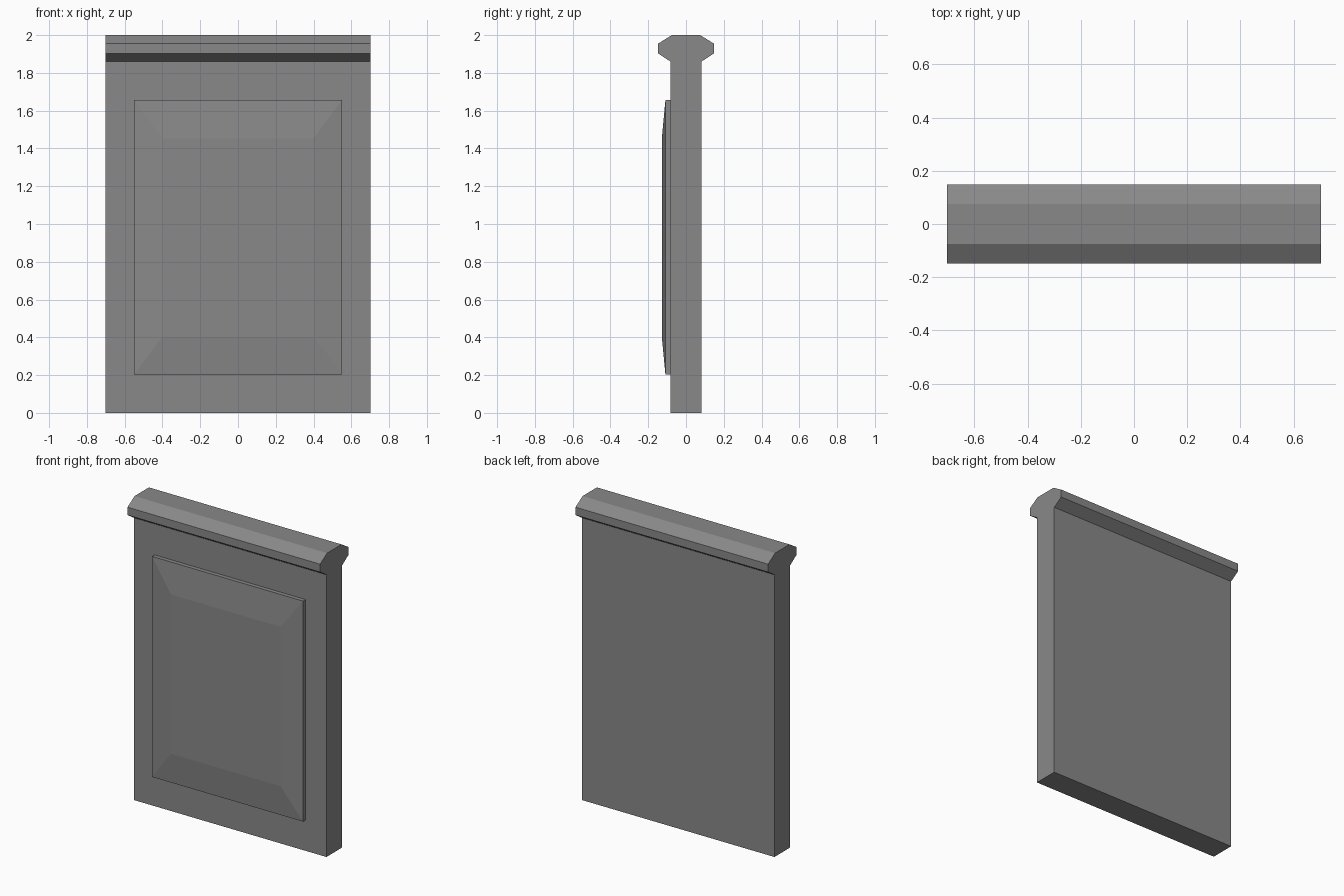
import bpy, bmesh

if "Cube" in bpy.data.objects:
    bpy.data.objects.remove(bpy.data.objects["Cube"])

HALF_W = 0.702

# Dark grey stone
stone = bpy.data.materials.new("dark_grey")
stone.diffuse_color = (0.25, 0.25, 0.25, 1.0)
stone.use_nodes = True
stone.node_tree.nodes["Principled BSDF"].inputs["Base Color"].default_value = stone.diffuse_color


def extrude_profile(name, pts):
    """Extrude a closed (y, z) profile across the full width in x."""
    bm = bmesh.new()
    face = bm.faces.new([bm.verts.new((-HALF_W, y, z)) for y, z in pts])
    ext = bmesh.ops.extrude_face_region(bm, geom=[face], use_keep_orig=True)
    verts = [g for g in ext["geom"] if isinstance(g, bmesh.types.BMVert)]
    bmesh.ops.translate(bm, verts=verts, vec=(2 * HALF_W, 0, 0))
    return finish(name, bm)


def stacked_rects(name, rings):
    """Join rectangles (half_x, z_low, z_high, y) into a closed solid."""
    bm = bmesh.new()
    loops = [[bm.verts.new(c) for c in
              ((-hx, y, z0), (hx, y, z0), (hx, y, z1), (-hx, y, z1))]
             for hx, z0, z1, y in rings]
    for a, b in zip(loops, loops[1:]):
        for i in range(4):
            j = (i + 1) % 4
            bm.faces.new((a[i], a[j], b[j], b[i]))
    bm.faces.new(loops[0])
    bm.faces.new(loops[-1])
    return finish(name, bm)


def finish(name, bm):
    bmesh.ops.recalc_face_normals(bm, faces=bm.faces)
    mesh = bpy.data.meshes.new(name)
    bm.to_mesh(mesh)
    bm.free()
    mesh.materials.append(stone)
    obj = bpy.data.objects.new(name, mesh)
    bpy.context.collection.objects.link(obj)
    return obj


# Wall slab with its chamfered top rail, one symmetric profile
half = [(0.082, 0.0), (0.082, 1.86), (0.148, 1.903), (0.148, 1.955), (0.075, 2.0)]
extrude_profile("wall_with_rail", half + [(-y, z) for y, z in reversed(half)])

# Raised front panel with sloped border
stacked_rects("front_panel", [
    (0.55, 0.203, 1.656, -0.082),
    (0.55, 0.203, 1.656, -0.109),
    (0.40, 0.403, 1.453, -0.128),
])
